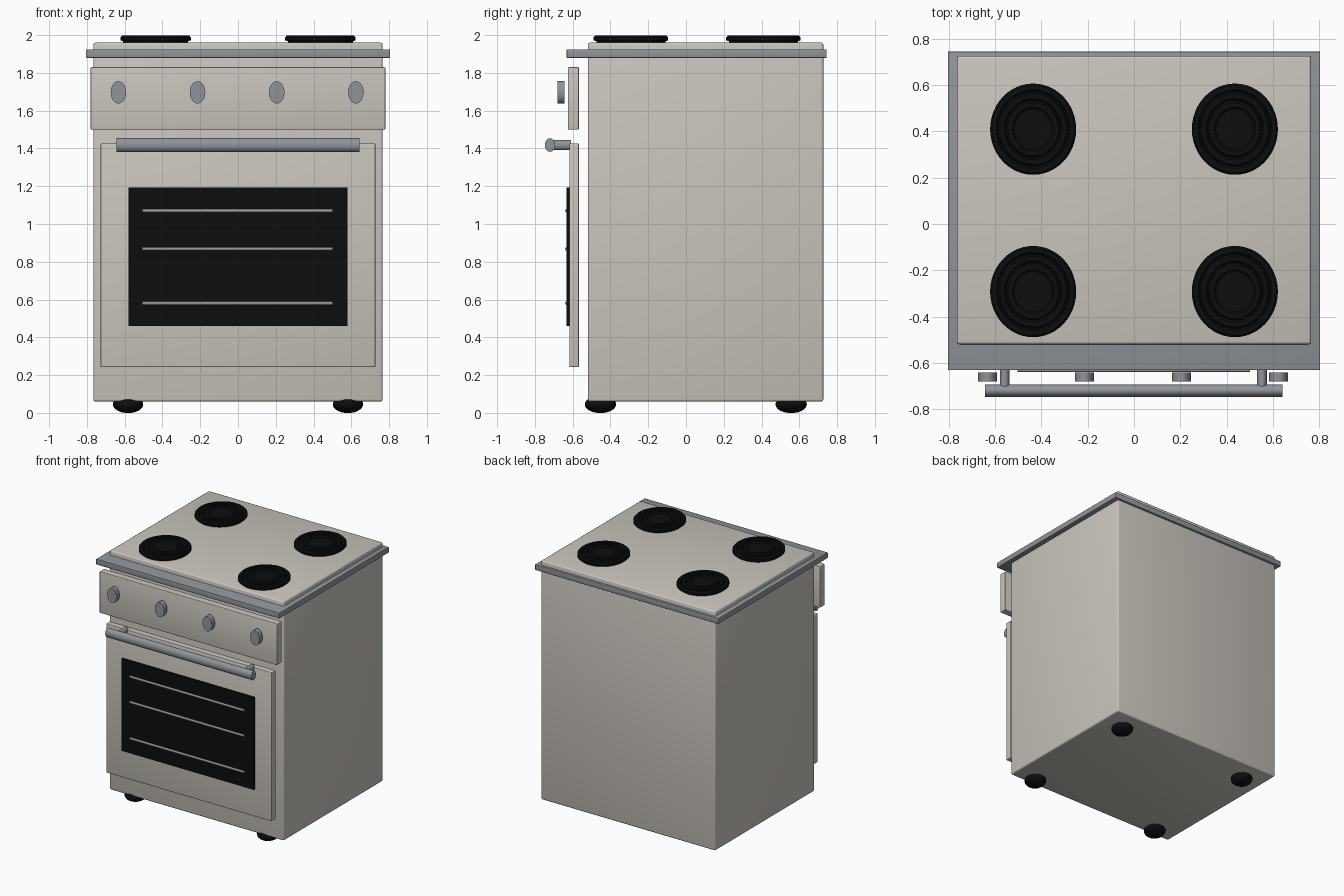
import bpy
import bmesh
import math
from mathutils import Matrix

if "Cube" in bpy.data.objects:
    bpy.data.objects.remove(bpy.data.objects["Cube"], do_unlink=True)


def material(name, rgb):
    mat = bpy.data.materials.new(name)
    mat.use_nodes = True
    color = (*rgb, 1.0)
    mat.diffuse_color = color
    mat.node_tree.nodes["Principled BSDF"].inputs["Base Color"].default_value = color
    return mat


cream = material("cream enamel", (0.59, 0.56, 0.51))
steel = material("grey steel", (0.28, 0.30, 0.32))
black = material("black", (0.004, 0.004, 0.004))


def finish(name, bm, mat):
    bmesh.ops.recalc_face_normals(bm, faces=bm.faces)
    mesh = bpy.data.meshes.new(name)
    bm.to_mesh(mesh)
    bm.free()
    obj = bpy.data.objects.new(name, mesh)
    bpy.context.collection.objects.link(obj)
    mesh.materials.append(mat)
    bpy.ops.object.select_all(action="DESELECT")
    obj.select_set(True)
    bpy.context.view_layer.objects.active = obj
    bpy.ops.object.shade_smooth_by_angle(angle=math.radians(40))
    return obj


def box(name, half_x, y, z, mat, bevel=0.0):
    """Box centred on x, with (low, high) ranges in y and z."""
    bm = bmesh.new()
    bmesh.ops.create_cube(bm, size=1)
    bmesh.ops.scale(bm, vec=(2 * half_x, y[1] - y[0], z[1] - z[0]), verts=bm.verts)
    bmesh.ops.translate(bm, vec=(0, sum(y) / 2, sum(z) / 2), verts=bm.verts)
    if bevel:
        bmesh.ops.bevel(bm, geom=bm.edges[:], offset=bevel, segments=3,
                        profile=0.5, affect="EDGES")
    return finish(name, bm, mat)


def rod(name, center, radii, length, axis, mat, segments=32):
    """Elliptical cylinder along x or y; radii are the y (or x) and z radii."""
    bm = bmesh.new()
    bmesh.ops.create_cone(bm, cap_ends=True, segments=segments,
                          radius1=1, radius2=1, depth=length)
    turn = Matrix.Rotation(math.pi / 2, 4, "Y" if axis == "x" else "X")
    bmesh.ops.transform(bm, matrix=turn, verts=bm.verts)
    scale = (1, *radii) if axis == "x" else (radii[0], 1, radii[1])
    bmesh.ops.scale(bm, vec=scale, verts=bm.verts)
    bmesh.ops.translate(bm, vec=center, verts=bm.verts)
    return finish(name, bm, mat)


def burner(name, x, y):
    """Ridged hotplate spun from a radius/height profile, slightly oval."""
    profile = [(0, 1.95), (0.172, 1.95), (0.172, 1.968), (0.186, 1.972),
               (0.186, 1.988), (0.178, 1.997), (0.16, 1.997), (0.152, 1.985),
               (0.144, 1.997), (0.125, 1.997), (0.117, 1.985),
               (0.109, 1.999), (0.09, 1.999), (0.082, 1.99), (0, 1.99)]
    bm = bmesh.new()
    verts = [bm.verts.new((r, 0, z)) for r, z in profile]
    edges = [bm.edges.new(pair) for pair in zip(verts, verts[1:])]
    bmesh.ops.spin(bm, geom=verts + edges, axis=(0, 0, 1), cent=(0, 0, 0),
                   steps=48, angle=math.tau, use_duplicate=False)
    bmesh.ops.remove_doubles(bm, verts=bm.verts, dist=0.0005)
    bmesh.ops.scale(bm, vec=(1, 1.06, 1), verts=bm.verts)
    bmesh.ops.translate(bm, vec=(x, y, 0), verts=bm.verts)
    return finish(name, bm, black)


def foot(name, x, y):
    bm = bmesh.new()
    bmesh.ops.create_uvsphere(bm, u_segments=32, v_segments=16, radius=1)
    bmesh.ops.scale(bm, vec=(0.08, 0.083, 0.046), verts=bm.verts)
    bmesh.ops.translate(bm, vec=(x, y, 0.05), verts=bm.verts)
    # Flatten the underside where the foot meets the floor
    for v in bm.verts:
        v.co.z = max(v.co.z, 0.005) - 0.005
    return finish(name, bm, black)


# Cabinet and worktop
box("cabinet", 0.766, (-0.52, 0.727), (0.06, 1.96), cream, 0.012)
box("worktop_rim", 0.805, (-0.632, 0.745), (1.88, 1.924), steel, 0.003)

# Front panels
box("control_panel", 0.78, (-0.625, -0.567), (1.50, 1.83), cream, 0.005)
box("oven_door", 0.727, (-0.618, -0.567), (0.243, 1.426), cream, 0.005)
box("oven_window", 0.581, (-0.632, -0.616), (0.46, 1.193), black)

# Shelf bars across the window
for i, z in enumerate((0.58, 0.868, 1.07)):
    rod(f"shelf_bar_{i + 1}", (-0.002, -0.632, z), (0.008, 0.009), 1.005, "x", steel, 16)

# Door handle
rod("handle_bar", (-0.001, -0.72, 1.418), (0.027, 0.036), 1.286, "x", steel)
for side, x in (("right", -0.559), ("left", 0.553)):
    rod(f"handle_stem_{side}", (x, -0.66, 1.418), (0.021, 0.027), 0.1, "y", steel)

# Control knobs
for i in range(4):
    rod(f"knob_{i + 1}", (-0.633 + 0.419 * i, -0.661, 1.697),
        (0.041, 0.059), 0.038, "y", steel)

# Hotplates and feet
for side, sign in (("right", -1), ("left", 1)):
    burner(f"front_{side}_hotplate", sign * 0.436, -0.292)
    burner(f"back_{side}_hotplate", sign * 0.436, 0.41)
    foot(f"front_{side}_foot", sign * 0.582, -0.453)
    foot(f"back_{side}_foot", sign * 0.582, 0.557)
